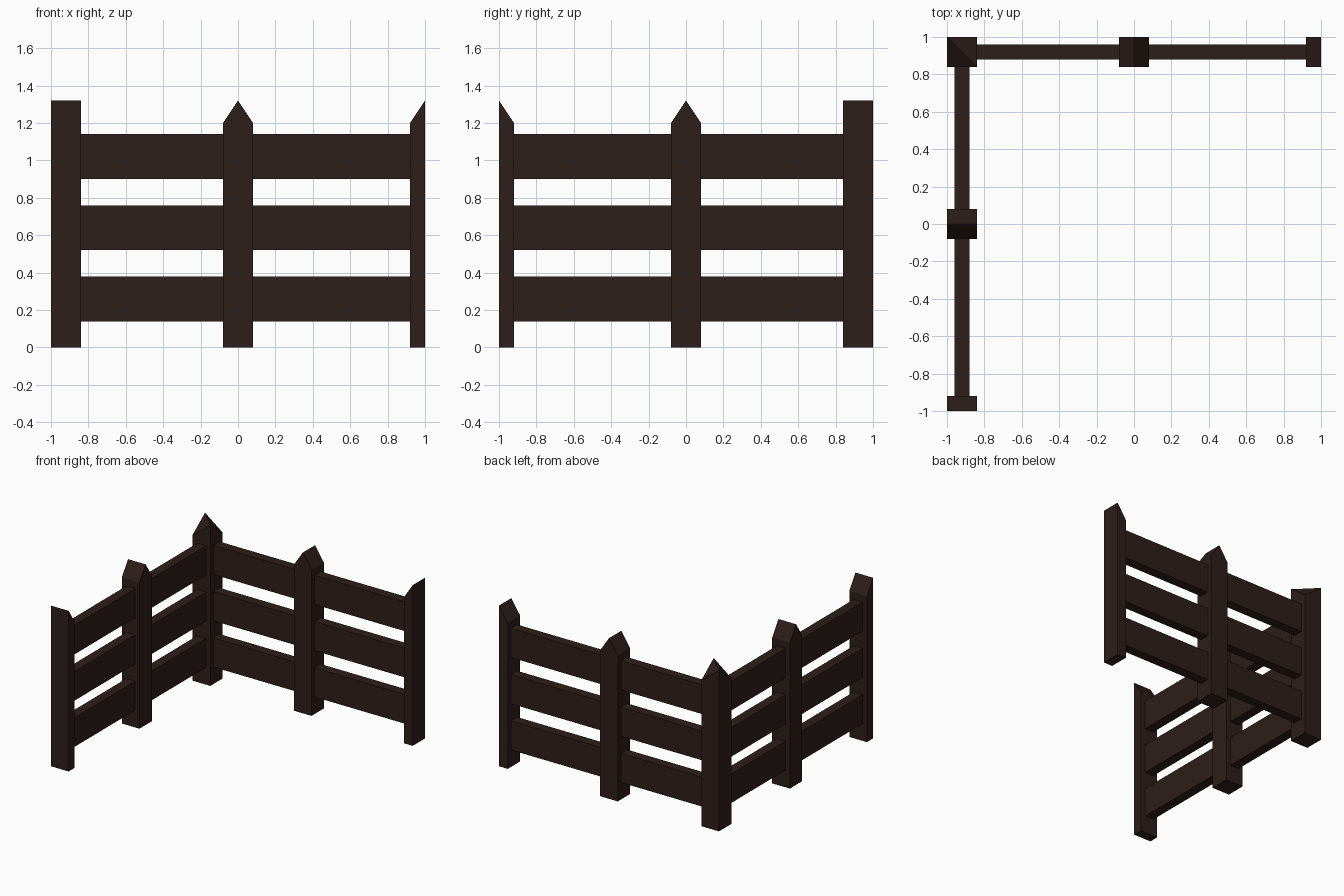
import bpy, bmesh

if "Cube" in bpy.data.objects:
    bpy.data.objects.remove(bpy.data.objects["Cube"])

wood = bpy.data.materials.new("dark_wood")
wood.diffuse_color = (0.026, 0.013, 0.010, 1)
wood.use_nodes = True
wood.node_tree.nodes["Principled BSDF"].inputs["Base Color"].default_value = wood.diffuse_color

C, H, T = 0.92, 0.08, 0.04          # fence centre line, post half width, rail half thickness
SHOULDER, PEAK = 1.20, 1.32


def column(name, outline, swap=False):
    """Upright solid from (x, y, top height) corners; swap mirrors it onto the left run."""
    bm = bmesh.new()
    pts = [(-y, -x, z) if swap else (x, y, z) for x, y, z in outline]
    low = [bm.verts.new((x, y, 0)) for x, y, z in pts]
    top = [bm.verts.new(p) for p in pts]
    n = len(pts)
    bm.faces.new(low)
    for i in range(n):
        j = (i + 1) % n
        bm.faces.new((low[i], low[j], top[j], top[i]))
    # split the roof along its ridge
    ridge = [i for i in range(n) if pts[i][2] == PEAK]
    a, b = ridge
    if (b - a) % n == 1 or (a - b) % n == 1:
        bm.faces.new(top)
    else:
        bm.faces.new(top[a:b + 1])
        bm.faces.new(top[b:] + top[:a + 1])
    finish(name, bm)


def finish(name, bm):
    bmesh.ops.recalc_face_normals(bm, faces=bm.faces)
    mesh = bpy.data.meshes.new(name)
    bm.to_mesh(mesh)
    bm.free()
    mesh.materials.append(wood)
    bpy.context.collection.objects.link(bpy.data.objects.new(name, mesh))


def rail(name, x0, x1, z, swap):
    bm = bmesh.new()
    bmesh.ops.create_cube(bm, size=1)
    for v in bm.verts:
        x = x0 if v.co.x < 0 else x1
        y = C + 2 * T * v.co.y
        v.co = (-y, -x, z + 0.24 * v.co.z) if swap else (x, y, z + 0.24 * v.co.z)
    finish(name, bm)


y0, y1 = C - H, C + H
for side, swap in (("back", False), ("left", True)):
    # gabled middle post
    column(side + "_middle_post",
           [(-H, y0, SHOULDER), (0, y0, PEAK), (H, y0, SHOULDER),
            (H, y1, SHOULDER), (0, y1, PEAK), (-H, y1, SHOULDER)], swap)
    # half post at the open end
    column(side + "_end_post",
           [(C, y0, SHOULDER), (1, y0, PEAK), (1, y1, PEAK), (C, y1, SHOULDER)], swap)
    # three rails in each bay
    for z in (0.26, 0.64, 1.02):
        rail(side + "_rail_inner", -C + H, -H, z, swap)
        rail(side + "_rail_outer", H, C, z, swap)

# corner post with a diagonal ridge
column("corner_post", [(-1, y1, PEAK), (-1, y0, SHOULDER),
                       (-y0, y0, PEAK), (-y0, y1, SHOULDER)])
